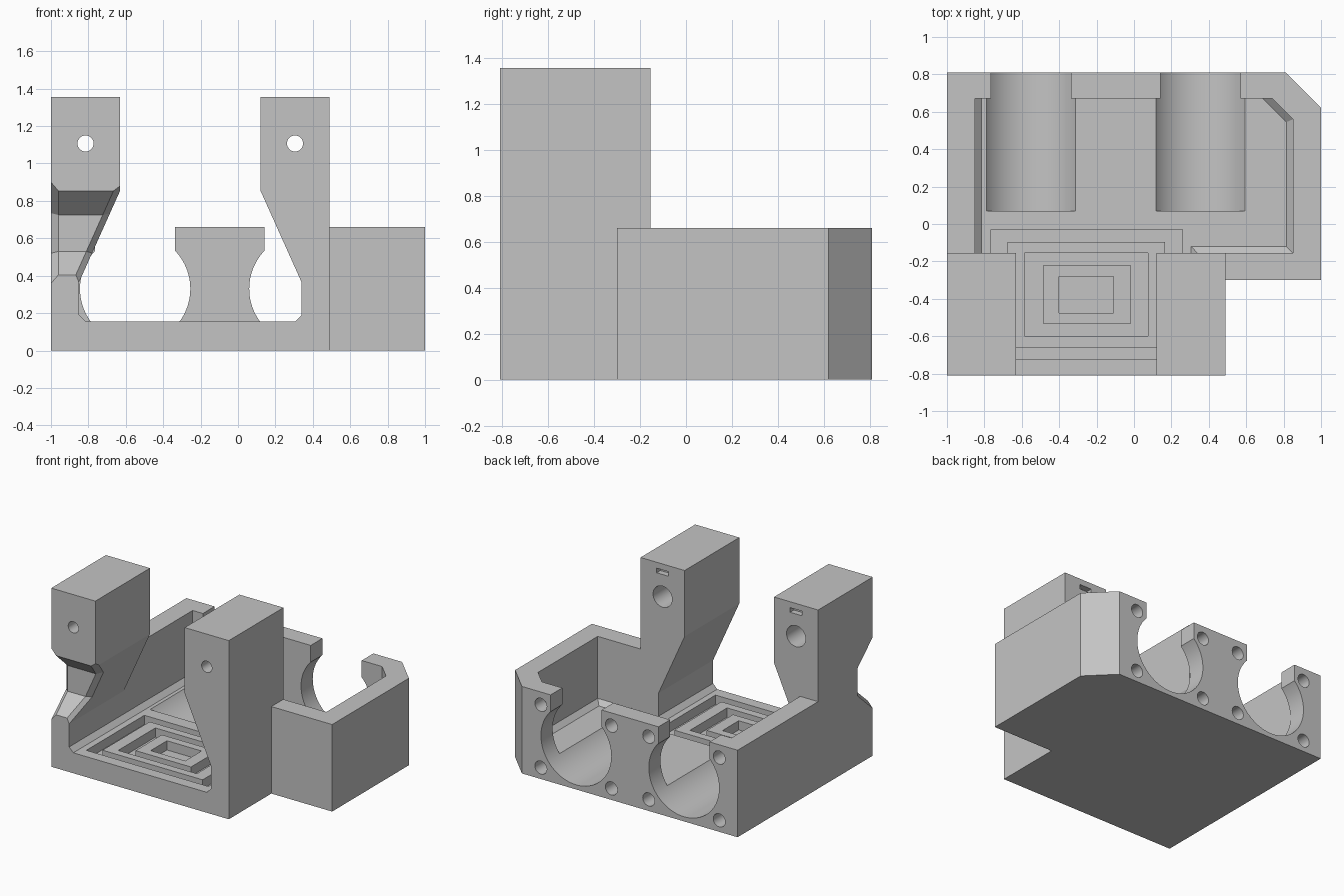
import bpy, bmesh, math

cube = bpy.data.objects.get("Cube")
if cube:
    bpy.data.objects.remove(cube, do_unlink=True)

grey = bpy.data.materials.new("plain grey")
grey.use_nodes = True
grey.diffuse_color = (0.55, 0.55, 0.55, 1)
grey.node_tree.nodes["Principled BSDF"].inputs["Base Color"].default_value = (0.55, 0.55, 0.55, 1)


def loft(name, rings):
    """Closed solid through a list of rings with equal point counts."""
    bm = bmesh.new()
    loops = [[bm.verts.new(p) for p in ring] for ring in rings]
    n = len(loops[0])
    bm.faces.new(loops[0])
    bm.faces.new(loops[-1])
    for a, b in zip(loops, loops[1:]):
        for i in range(n):
            j = (i + 1) % n
            bm.faces.new((a[i], a[j], b[j], b[i]))
    bmesh.ops.recalc_face_normals(bm, faces=bm.faces)
    mesh = bpy.data.meshes.new(name)
    bm.to_mesh(mesh)
    bm.free()
    mesh.materials.append(grey)
    obj = bpy.data.objects.new(name, mesh)
    bpy.context.collection.objects.link(obj)
    return obj


def upright(name, points, z0, z1):
    return loft(name, [[(x, y, z) for x, y in points] for z in (z0, z1)])


def front_profile(name, points, y0, y1):
    return loft(name, [[(x, y, z) for x, z in points] for y in (y0, y1)])


def box(name, x0, x1, y0, y1, z0, z1):
    return upright(name, [(x0, y0), (x1, y0), (x1, y1), (x0, y1)], z0, z1)


def bore(name, x, z, r, y0, y1, sides=32):
    angles = [2 * math.pi * i / sides for i in range(sides)]
    return front_profile(name, [(x + r * math.cos(a), z + r * math.sin(a)) for a in angles], y0, y1)


def activate(obj):
    bpy.ops.object.select_all(action="DESELECT")
    obj.select_set(True)
    bpy.context.view_layer.objects.active = obj


def cut(targets, cutter):
    """Subtract the cutter from each target, then remove the cutter."""
    cutter.hide_render = True
    for obj in targets:
        mod = obj.modifiers.new("cut", "BOOLEAN")
        mod.operation = "DIFFERENCE"
        mod.solver = "EXACT"
        mod.object = cutter
        activate(obj)
        bpy.ops.object.modifier_apply(modifier=mod.name)
    bpy.data.objects.remove(cutter, do_unlink=True)


FLOOR, WALL, TOP = 0.155, 0.66, 1.355
FRONT, SPLIT, BACK = -0.81, -0.155, 0.81
MID = -0.255  # centre line of the two towers

# Rear housing with one chamfered corner
housing = upright("rear_housing", [(-1, SPLIT), (0.49, SPLIT), (0.49, -0.3), (1, -0.3),
                                   (1, 0.62), (0.81, BACK), (-1, BACK)], 0, WALL)

# Cavity with a chamfer along the floor
edge = SPLIT - 0.001
low = [(-0.815, -0.2), (0.305, -0.2), (0.305, -0.12), (0.815, -0.12),
       (0.815, 0.545), (0.69, 0.67), (-0.815, 0.67)]
high = [(-0.85, -0.2), (0.34, -0.2), (0.34, edge), (0.85, edge),
        (0.85, 0.56), (0.74, 0.67), (-0.85, 0.67)]
cut([housing], loft("cavity", [[(x, y, z) for x, y in pts]
                               for pts, z in ((low, FLOOR), (high, 0.19), (high, 0.8))]))

# Two round cradles, open at the top, with blind screw holes around them
for cx in (-0.55, 0.355):
    cut([housing], bore("cradle", cx, 0.33, 0.295, 0.07, 0.9, 96))
    cut([housing], box("cradle_opening", cx - 0.214, cx + 0.214, 0.6, 0.9, 0.5, 0.8))
    for sx in (-1, 1):
        for sz in (-1, 1):
            cut([housing], bore("screw_hole", cx + sx * 0.296, 0.325 + sz * 0.238, 0.05, 0.7, 0.9))

# Front frame: two towers joined by the floor, mirrored about the centre line
half = [(0.745, 0), (0.745, TOP), (0.375, TOP), (0.375, 0.855),
        (0.595, 0.365), (0.595, 0.19), (0.56, FLOOR)]
outline = [(MID + x, z) for x, z in half] + [(MID - x, z) for x, z in reversed(half)]
towers = front_profile("tower_frame", outline, FRONT, SPLIT)

# Stepped screw holes and small slots in the towers
for side in (-1, 1):
    x = MID + side * 0.56
    cut([towers], bore("tower_hole", x, 1.107, 0.043, -0.9, 0))
    cut([towers], bore("tower_counterbore", x, 1.107, 0.08, -0.42, 0))
    cut([towers], box("tower_slot", x - 0.05, x + 0.05, -0.2, 0, 1.275, 1.31))


# Flared cable notch across the front of the right tower
def notch_ring(x_at, grow):
    pts = [(-0.91, 0.945), (-0.67, 0.725), (-0.67, 0.53), (-0.91, 0.315)]
    ring = []
    for i, (y, z) in enumerate(pts):
        z += grow * (0.25 if i < 2 else -0.25)
        ring.append((x_at(z), y + grow, z))
    return ring


def slope(offset):
    return lambda z: -0.63 - (0.855 - z) * 0.449 + offset


cut([towers], loft("notch", [notch_ring(lambda z: -1.04, 0.08), notch_ring(lambda z: -0.96, 0),
                             notch_ring(slope(-0.035), 0), notch_ring(slope(0.045), 0.08)]))

# Concentric rectangular grooves in the floor
rects = [(-0.765, 0.26, -0.725, -0.03), (-0.675, 0.165, -0.66, -0.095),
         (-0.585, 0.075, -0.6, -0.1551), (-0.485, -0.02, -0.535, -0.22),
         (-0.4, -0.11, -0.475, -0.28)]
for i in (0, 2, 4):
    groove = box("groove", *rects[i], 0.085, 0.2)
    if i < 4:
        cut([groove], box("groove_island", *rects[i + 1], 0, 0.3))
    cut([housing, towers] if i == 0 else [towers], groove)

# Smooth bores, sharp edges
for obj in (housing, towers):
    activate(obj)
    bpy.ops.object.shade_smooth_by_angle(angle=math.radians(20))
